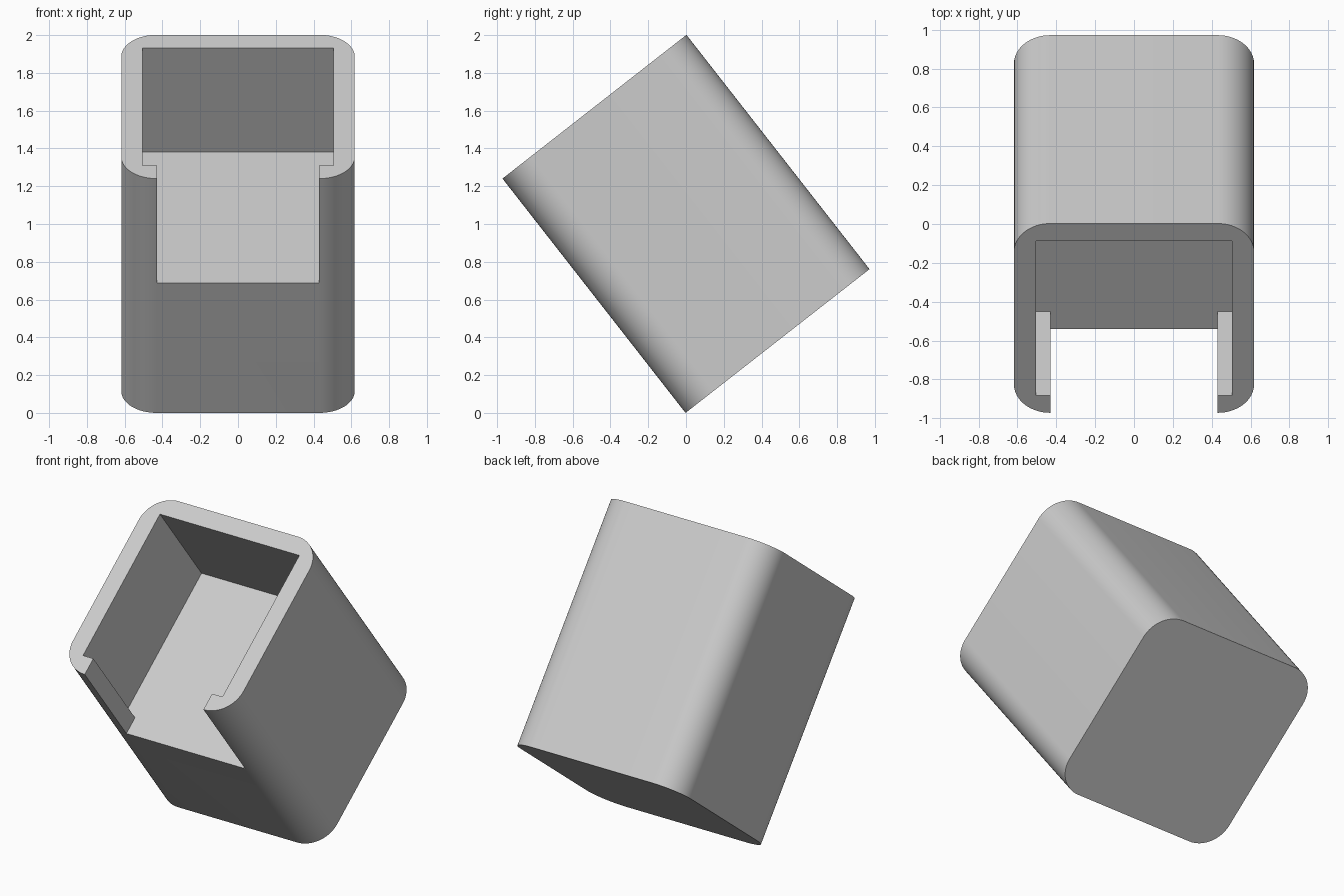
import bpy, bmesh
from math import sin, cos, pi, radians

cube = bpy.data.objects.get("Cube")
if cube:
    bpy.data.objects.remove(cube, do_unlink=True)

HALF, LENGTH, RADIUS = 0.618, 1.574, 0.187   # outer shell
CAVITY, SLOT, DEPTH = 0.505, 0.43, 0.70      # pocket and front opening
TILT, STEPS = radians(38), 16

grey = bpy.data.materials.new("light grey")
grey.use_nodes = True
colour = (0.6, 0.6, 0.6, 1)
grey.diffuse_color = colour
grey.node_tree.nodes["Principled BSDF"].inputs["Base Color"].default_value = colour


def prism(name, outline, z0, z1):
    """Extrude a counter-clockwise outline from z0 to z1."""
    bm = bmesh.new()
    base = bm.faces.new([bm.verts.new((x, y, z0)) for x, y in outline])
    top = bmesh.ops.extrude_face_region(bm, geom=[base], use_keep_orig=True)
    verts = [v for v in top["geom"] if isinstance(v, bmesh.types.BMVert)]
    bmesh.ops.translate(bm, verts=verts, vec=(0, 0, z1 - z0))
    bmesh.ops.recalc_face_normals(bm, faces=bm.faces)
    mesh = bpy.data.meshes.new(name)
    bm.to_mesh(mesh)
    bm.free()
    mesh.materials.append(grey)
    obj = bpy.data.objects.new(name, mesh)
    bpy.context.collection.objects.link(obj)
    return obj


# Rounded square block
inner = HALF - RADIUS
outline = []
for i, (sx, sy) in enumerate([(1, 1), (-1, 1), (-1, -1), (1, -1)]):
    for k in range(STEPS + 1):
        a = (i + k / STEPS) * pi / 2
        outline.append((sx * inner + RADIUS * cos(a), sy * inner + RADIUS * sin(a)))
holder = prism("open_front_holder", outline, -LENGTH / 2, LENGTH / 2)

# Pocket with a narrower slot through the front wall
half_t = [(SLOT, -1), (SLOT, -CAVITY), (CAVITY, -CAVITY), (CAVITY, CAVITY)]
t_shape = half_t + [(-x, y) for x, y in reversed(half_t)]
cutter = prism("pocket_cutter", t_shape, LENGTH / 2 - DEPTH, LENGTH)
cutter.hide_render = True

cut = holder.modifiers.new("pocket", 'BOOLEAN')
cut.operation = 'DIFFERENCE'
cut.solver = 'EXACT'
cut.object = cutter
bpy.context.view_layer.objects.active = holder
holder.select_set(True)
bpy.ops.object.modifier_apply(modifier=cut.name)
bpy.data.objects.remove(cutter, do_unlink=True)

# Smooth corners, crisp rims
bpy.ops.object.shade_smooth_by_angle(angle=radians(30))

# Lean the open end towards the front
holder.rotation_euler.x = TILT
holder.location.z = (LENGTH * cos(TILT) + 2 * HALF * sin(TILT)) / 2
